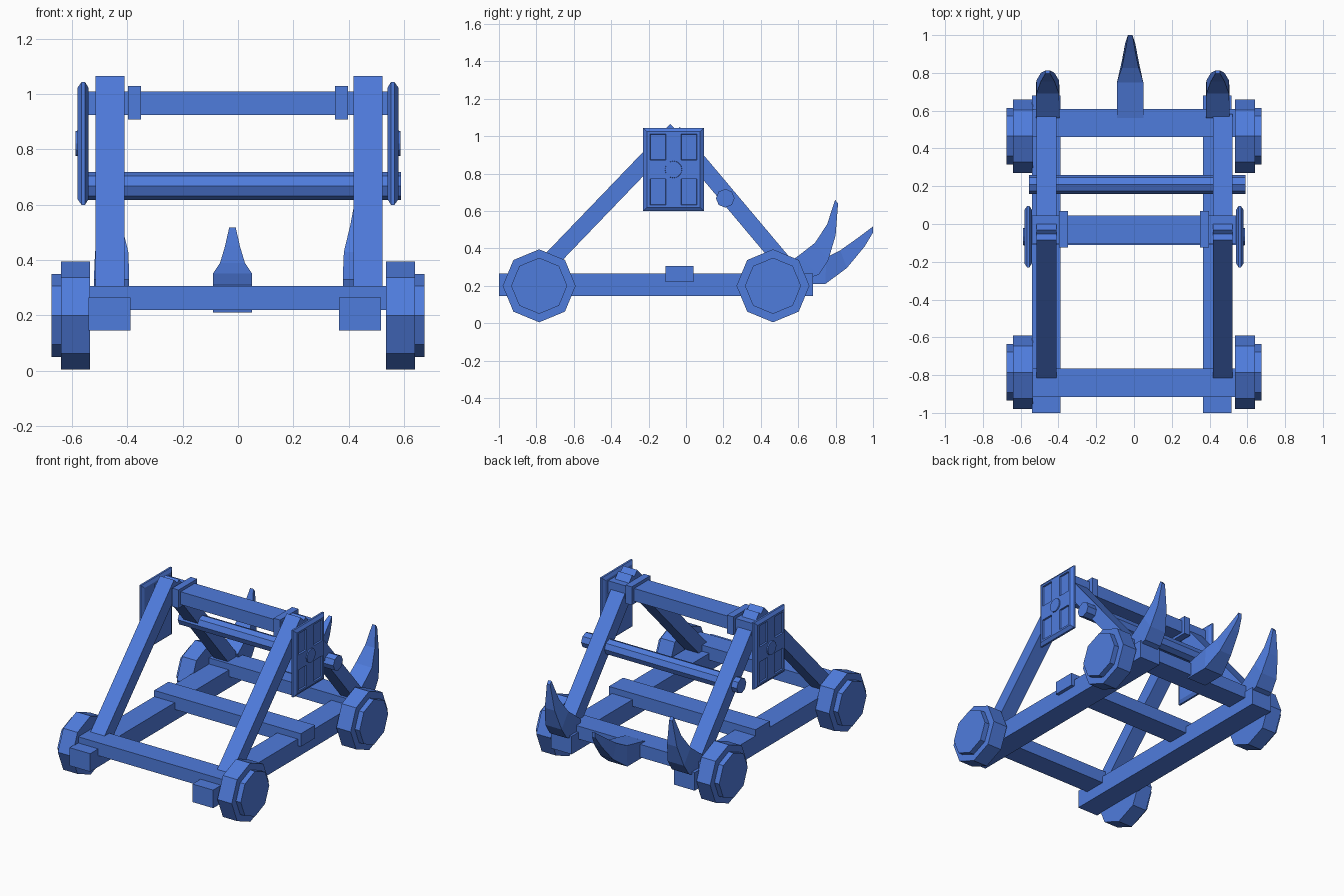
import bpy, bmesh, math
from mathutils import Vector

cube = bpy.data.objects.get("Cube")
if cube:
    bpy.data.objects.remove(cube, do_unlink=True)

blue = bpy.data.materials.new("blue_paint")
blue.use_nodes = True
BLUE = (0.078, 0.2, 0.72, 1)
blue.diffuse_color = BLUE
blue.node_tree.nodes["Principled BSDF"].inputs["Base Color"].default_value = BLUE


def finish(name, bm):
    bmesh.ops.recalc_face_normals(bm, faces=bm.faces[:])
    mesh = bpy.data.meshes.new(name)
    bm.to_mesh(mesh)
    bm.free()
    mesh.materials.append(blue)
    obj = bpy.data.objects.new(name, mesh)
    bpy.context.collection.objects.link(obj)
    return obj


def loft(rings):
    """Skin a list of equal-sized point rings and cap both ends."""
    bm = bmesh.new()
    rows = [[bm.verts.new(p) for p in ring] for ring in rings]
    n = len(rows[0])
    for a, b in zip(rows, rows[1:]):
        for i in range(n):
            j = (i + 1) % n
            bm.faces.new((a[i], a[j], b[j], b[i]))
    bm.faces.new(rows[0])
    bm.faces.new(rows[-1])
    return bm


def box(name, x, y, z):
    rings = [[(px, y[0], z[0]), (px, y[1], z[0]), (px, y[1], z[1]), (px, y[0], z[1])] for px in x]
    return finish(name, loft(rings))


def rod(name, y, z, sections, sides=8):
    """Round part along x; sections are (x, radius) pairs."""
    angles = [math.tau * i / sides for i in range(sides)]
    return finish(name, loft([[(x, y + r * math.cos(a), z + r * math.sin(a)) for a in angles]
                              for x, r in sections]))


def leg(name, x, start, end, width, depth):
    """Slanted beam in the yz plane."""
    a, b = Vector((x, *start)), Vector((x, *end))
    side = Vector((width / 2, 0, 0))
    up = (b - a).normalized().cross(Vector((1, 0, 0))) * depth / 2
    return finish(name, loft([[p - side - up, p + side - up, p + side + up, p - side + up]
                              for p in (a, b)]))


def horn(name, x, sections):
    """Curved spike; sections are (outer y, outer z, inner y, inner z, half width)."""
    return finish(name, loft([[(x - w, y0, z0), (x + w, y0, z0), (x + w, y1, z1), (x - w, y1, z1)]
                              for y0, z0, y1, z1, w in sections]))


def plate(name, s):
    """Chamfered shield with four sunken panels on its outer face."""
    cy, cz, hy, hz = -0.067, 0.822, 0.162, 0.222
    rings = []
    for x, inset in ((0.541, 0.02), (0.553, 0), (0.566, 0), (0.58, 0.02)):
        a, b = hy - inset, hz - inset
        rings.append([(s * x, cy - a, cz - b), (s * x, cy + a, cz - b),
                      (s * x, cy + a, cz + b), (s * x, cy - a, cz + b)])
    bm = loft(rings)
    bmesh.ops.recalc_face_normals(bm, faces=bm.faces[:])
    for axis, offsets in ((Vector((0, 1, 0)), (0.04, 0.125)), (Vector((0, 0, 1)), (0.05, 0.19))):
        for d in offsets:
            for sign in (-1, 1):
                bmesh.ops.bisect_plane(bm, geom=bm.verts[:] + bm.edges[:] + bm.faces[:],
                                       plane_co=Vector((0, cy, cz)) + axis * d * sign, plane_no=axis)
    panels = []
    for f in bm.faces:
        c = f.calc_center_median()
        if f.normal.x * s > 0.9 and 0.04 < abs(c.y - cy) < 0.125 and 0.05 < abs(c.z - cz) < 0.19:
            panels.append(f)
    bmesh.ops.inset_individual(bm, faces=panels, thickness=0.003, depth=-0.01)
    return finish(name, bm)


# Chassis
box("right_rail", (-0.54, -0.388), (-1, 0.68), (0.145, 0.265))
box("left_rail", (0.365, 0.517), (-1, 0.68), (0.145, 0.265))
for name, y in (("front_crossbeam", -0.84), ("middle_crossbeam", -0.035), ("rear_crossbeam", 0.535)):
    box(name, (-0.54, 0.54), (y - 0.075, y + 0.075), (0.22, 0.306))

# Upper frame
box("top_beam", (-0.545, 0.545), (-0.103, 0.045), (0.925, 1.01))
rod("tie_rod", 0.21, 0.668, ((-0.556, 0.05), (0.59, 0.05)))

for side, s in (("right", -1), ("left", 1)):
    x = -0.463 if s < 0 else 0.47
    leg(side + "_front_leg", x, (-0.798, 0.259), (-0.053, 1.034), 0.104, 0.09)
    leg(side + "_rear_leg", x, (0.55, 0.29), (-0.066, 1.022), 0.104, 0.087)
    box(side + "_collar", (s * 0.35, s * 0.397), (-0.125, 0.07), (0.908, 1.03))
    plate(side + "_shield", s)
    rod(side + "_shield_boss", -0.067, 0.822, ((s * 0.57, 0.048), (s * 0.587, 0.045)), 12)
    # Wheels with raised hubs
    for end, y in (("front", -0.785), ("rear", 0.465)):
        rod(f"{side}_{end}_wheel", y, 0.2, ((s * 0.535, 0.195), (s * 0.64, 0.195)))
        rod(f"{side}_{end}_hub", y, 0.2, ((s * 0.63, 0.15), (s * 0.675, 0.15)))
    # Upright rear horns
    horn(side + "_horn", -0.457 if s < 0 else 0.443, (
        (0.60, 0.22, 0.56, 0.33, 0.063), (0.71, 0.26, 0.60, 0.36, 0.063),
        (0.76, 0.335, 0.69, 0.43, 0.06), (0.80, 0.47, 0.755, 0.53, 0.036),
        (0.813, 0.64, 0.797, 0.66, 0.012)))

horn("middle_horn", -0.02, (
    (0.58, 0.21, 0.56, 0.31, 0.07), (0.745, 0.21, 0.75, 0.352, 0.07),
    (0.86, 0.295, 0.825, 0.39, 0.045), (0.955, 0.41, 0.91, 0.45, 0.027),
    (1.0, 0.485, 1.0, 0.517, 0.012)))
